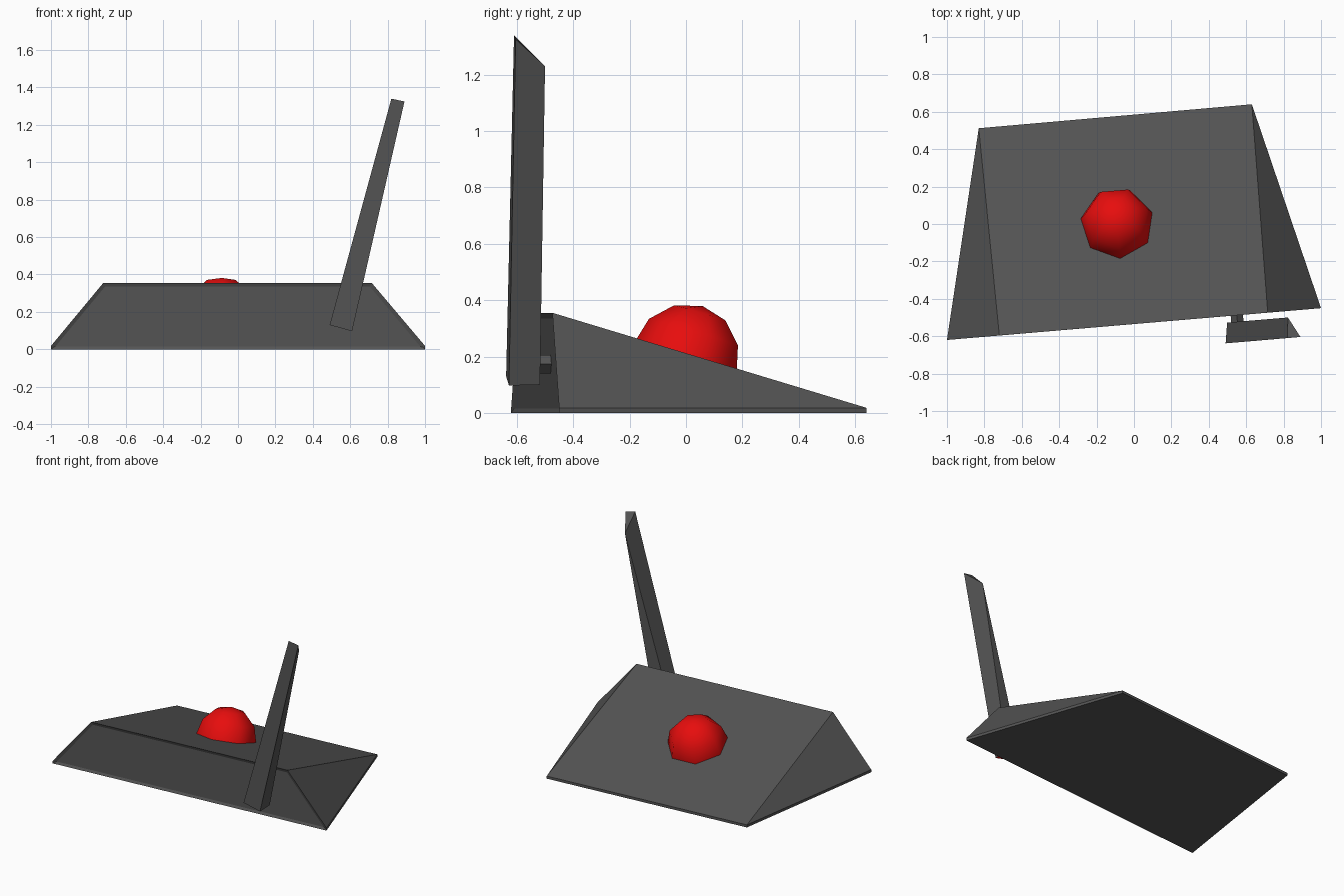
import bpy, bmesh, math
from mathutils import Matrix, Vector

if "Cube" in bpy.data.objects:
    bpy.data.objects.remove(bpy.data.objects["Cube"])


def material(name, color):
    m = bpy.data.materials.new(name)
    m.diffuse_color = (*color, 1)
    m.use_nodes = True
    m.node_tree.nodes["Principled BSDF"].inputs["Base Color"].default_value = m.diffuse_color
    return m


GREY = material("dark grey", (0.09, 0.09, 0.09))
RED = material("red", (0.8, 0.004, 0.004))
YAW = math.atan2(0.17, 2.0)                 # whole model is turned slightly


def finish(bm, name, mats):
    bmesh.ops.recalc_face_normals(bm, faces=bm.faces)
    me = bpy.data.meshes.new(name)
    bm.to_mesh(me)
    bm.free()
    for m in mats:
        me.materials.append(m)
    ob = bpy.data.objects.new(name, me)
    bpy.context.collection.objects.link(ob)
    return ob


def solid(points, faces):
    bm = bmesh.new()
    vs = [bm.verts.new(p) for p in points]
    fs = [bm.faces.new([vs[i] for i in f]) for f in faces]
    bmesh.ops.recalc_face_normals(bm, faces=bm.faces)
    return bm, fs


# Wedge base: low lip all round, ridge along the front, recessed front panel
corners = [(-1, -0.62), (1, -0.45), (0.63, 0.64), (-0.83, 0.512)]
pts = [(x, y, z) for z in (0, 0.018) for x, y in corners]
pts += [(-0.72, -0.596, 0.355), (0.715, -0.474, 0.355)]
bm, fs = solid(pts, [(0, 3, 2, 1), (0, 1, 5, 9, 8, 4), (1, 2, 6, 5), (2, 3, 7, 6),
                     (3, 0, 4, 7), (5, 6, 9), (7, 4, 8), (6, 7, 8, 9)])
bmesh.ops.inset_region(bm, faces=[fs[1]], thickness=0.022, depth=-0.008)
finish(bm, "wedge_base", [GREY])

# Lever: flat front, back narrowing to a point at the top, red underside
pts = [(0.49, -0.638, 0.13), (0.61, -0.628, 0.097), (0.89, -0.604, 1.325), (0.82, -0.61, 1.34),
       (0.498, -0.527, 0.13), (0.608, -0.518, 0.1), (0.823, -0.5, 1.23)]
bm, fs = solid(pts, [(0, 1, 2, 3), (0, 4, 5, 1), (1, 5, 6, 2), (4, 0, 3, 6), (5, 4, 6), (2, 6, 3)])
fs[1].material_index = 1
finish(bm, "lever", [GREY, RED])

# Four-sided pivot peg joining the lever to the base
bm = bmesh.new()
bmesh.ops.create_cone(bm, cap_ends=True, segments=4, radius1=0.033, radius2=0.033, depth=0.09,
                      matrix=Matrix.Translation((0.55, -0.49, 0.173))
                      @ Matrix.Rotation(YAW, 4, 'Z') @ Matrix.Rotation(math.pi / 2, 4, 'X'))
finish(bm, "pivot_peg", [GREY])

# Seven-sided dome button, standing square to the slope
SIDES, R = 7, 0.197
slope = math.atan2(0.337, 1.117)
place = (Matrix.Translation((-0.09, 0.003, 0.190)) @ Matrix.Rotation(YAW, 4, 'Z')
         @ Matrix.Rotation(-slope, 4, 'X'))
bm = bmesh.new()
rings = []
for radius, z in [(R, -0.015)] + [(R * math.cos(a), R * math.sin(a))
                                  for a in (0, math.pi / 6, math.pi / 3)]:
    rings.append([bm.verts.new(place @ Vector((radius * math.cos(t), radius * math.sin(t), z)))
                  for t in (-math.pi / 2 + k * 2 * math.pi / SIDES for k in range(SIDES))])
pole = bm.verts.new(place @ Vector((0, 0, R)))
for k in range(SIDES):
    n = (k + 1) % SIDES
    for a, b in zip(rings, rings[1:]):
        bm.faces.new((a[k], a[n], b[n], b[k]))
    bm.faces.new((rings[-1][k], rings[-1][n], pole))
for f in bm.faces:
    f.smooth = True
bm.faces.new(rings[0][::-1])
finish(bm, "dome_button", [RED])
